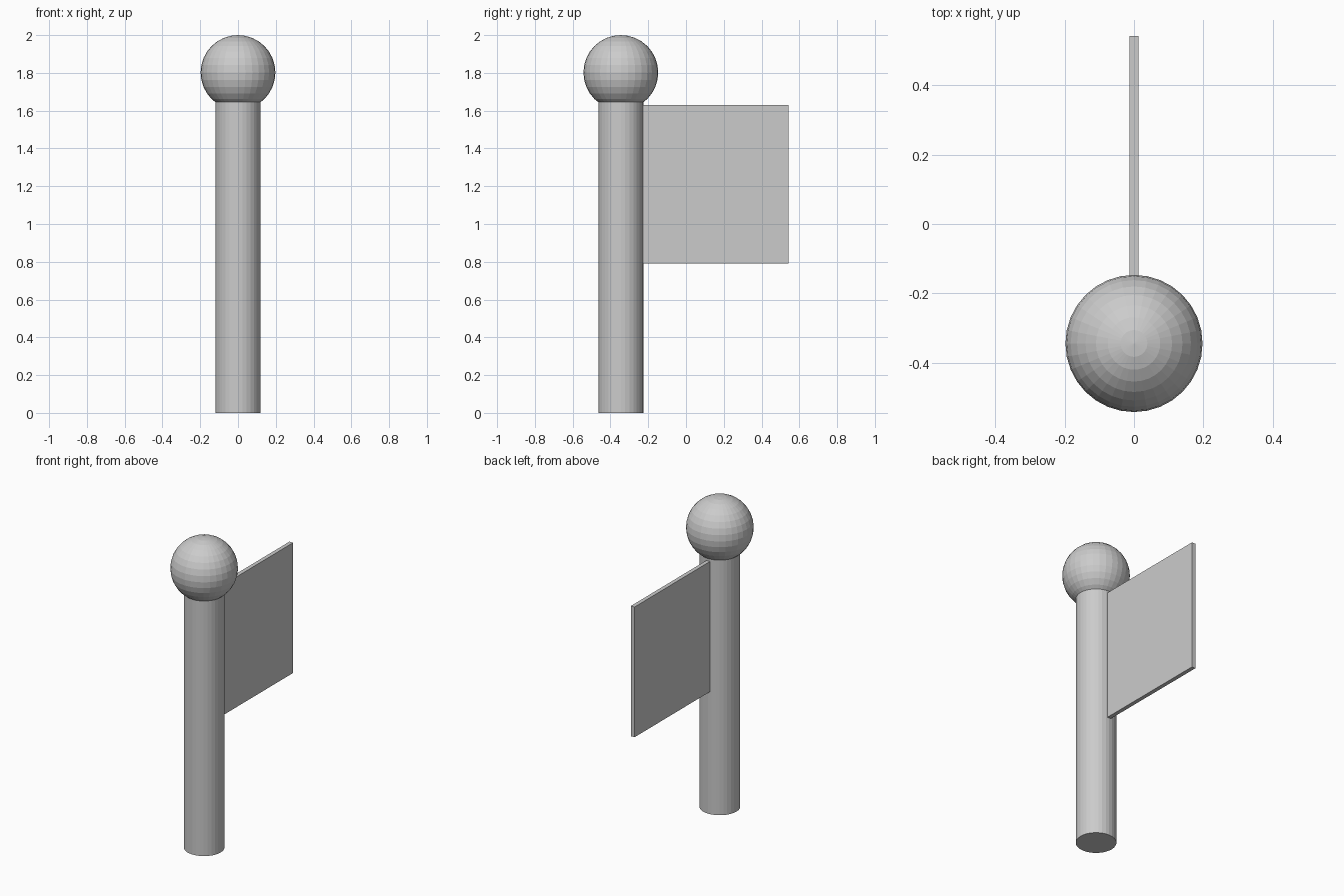
import bpy

cube = bpy.data.objects.get("Cube")
if cube:
    bpy.data.objects.remove(cube, do_unlink=True)

GREY = (0.6, 0.6, 0.6, 1.0)
POLE_Y = -0.345

grey = bpy.data.materials.new("plain grey")
grey.use_nodes = True
grey.diffuse_color = GREY
grey.node_tree.nodes["Principled BSDF"].inputs["Base Color"].default_value = GREY


def finish(name):
    """Name the new object, apply its scale and colour it."""
    obj = bpy.context.object
    obj.name = name
    bpy.ops.object.transform_apply(location=False, rotation=False, scale=True)
    obj.data.materials.append(grey)
    return obj


# Upright pole, its top hidden just inside the ball
pole_height = 1.65
bpy.ops.mesh.primitive_cylinder_add(vertices=32, radius=0.119, depth=pole_height,
                                    location=(0, POLE_Y, pole_height / 2))
finish("pole")

# Faceted ball finial
bpy.ops.mesh.primitive_uv_sphere_add(segments=32, ring_count=16, radius=0.198,
                                     location=(0, POLE_Y, 1.802))
finish("finial_ball")

# Thin flag panel, rooted in the back of the pole
y_min, y_max = -0.24, 0.543
z_min, z_max = 0.79, 1.63
bpy.ops.mesh.primitive_cube_add(size=1, location=(0, (y_min + y_max) / 2, (z_min + z_max) / 2))
bpy.context.object.scale = (0.026, y_max - y_min, z_max - z_min)
finish("flag_panel")
